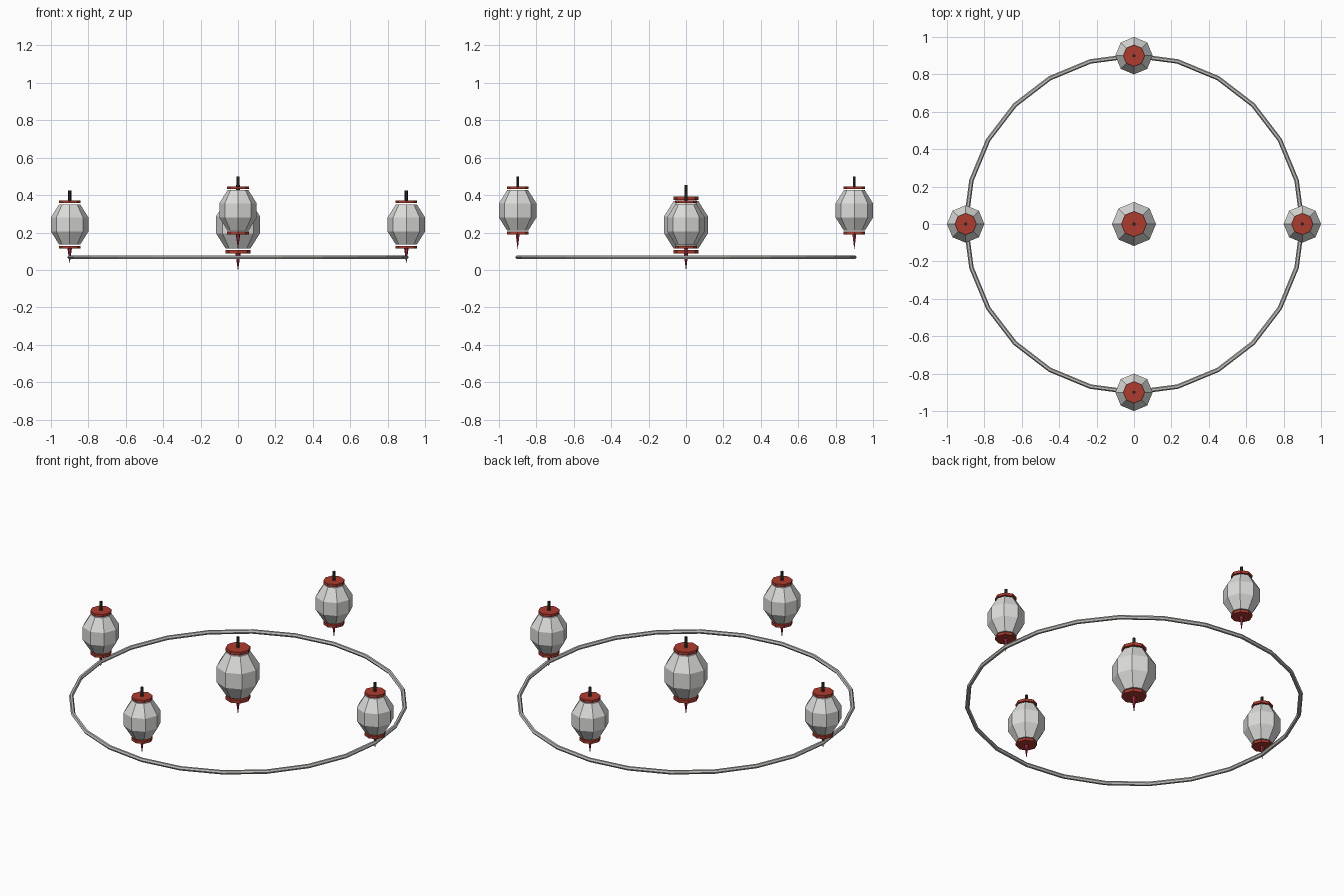
import bpy, bmesh, math

if "Cube" in bpy.data.objects:
    bpy.data.objects.remove(bpy.data.objects["Cube"])


def material(name, rgb):
    m = bpy.data.materials.new(name)
    m.diffuse_color = (*rgb, 1)
    m.use_nodes = True
    m.node_tree.nodes["Principled BSDF"].inputs["Base Color"].default_value = m.diffuse_color
    return m


PAPER = material("paper white", (0.72, 0.72, 0.71))
RED = material("lacquer red", (0.42, 0.045, 0.028))
DARK = material("dark wood", (0.03, 0.025, 0.022))
PINK = material("tassel crimson", (0.40, 0.03, 0.06))
GREY = material("cord grey", (0.52, 0.52, 0.50))


def lathe(name, profile, sides, mat, loc, scale):
    """Spin (radius, z) points around z and close both ends."""
    bm = bmesh.new()
    rings = []
    for r, z in profile:
        rings.append([bm.verts.new((r * scale * math.cos(2 * math.pi * i / sides),
                                    r * scale * math.sin(2 * math.pi * i / sides),
                                    z * scale)) for i in range(sides)])
    for a, b in zip(rings, rings[1:]):
        for i in range(sides):
            j = (i + 1) % sides
            bm.faces.new((a[i], a[j], b[j], b[i]))
    bm.faces.new(rings[0][::-1])
    bm.faces.new(rings[-1])
    me = bpy.data.meshes.new(name)
    bm.to_mesh(me)
    bm.free()
    me.materials.append(mat)
    ob = bpy.data.objects.new(name, me)
    ob.location = loc
    bpy.context.collection.objects.link(ob)
    return ob


def lantern(prefix, loc, scale):
    # faceted paper body
    lathe(prefix + "_body", [(0.066, -0.127), (0.1176, -0.045),
                             (0.1176, 0.045), (0.066, 0.127)], 8, PAPER, loc, scale)
    # top and bottom caps
    for part, z in (("top_cap", 0.143), ("bottom_cap", -0.143)):
        lathe(f"{prefix}_{part}", [(0.068, z - 0.009), (0.068, z + 0.009)], 8, RED, loc, scale)
    # hanging stem and tapered tassel
    lathe(prefix + "_stem", [(0.01, 0.15), (0.01, 0.213)], 6, DARK, loc, scale)
    lathe(prefix + "_tassel", [(0.001, -0.241), (0.014, -0.15)], 6, PINK, loc, scale)


# large centre lantern and four smaller ones around it
lantern("centre_lantern", (0, 0, 0.241), 1.0)
for name, x, y, z in (("right_lantern", 0.9, 0, 0.243), ("left_lantern", -0.9, 0, 0.243),
                      ("back_lantern", 0, 0.9, 0.318), ("front_lantern", 0, -0.9, 0.318)):
    lantern(name, (x, y, z), 0.85)

# cord ring
bpy.ops.mesh.primitive_torus_add(major_radius=0.9, minor_radius=0.012,
                                 major_segments=24, minor_segments=6,
                                 location=(0, 0, 0.068))
ring = bpy.context.object
ring.name = "cord_ring"
ring.data.materials.append(GREY)
